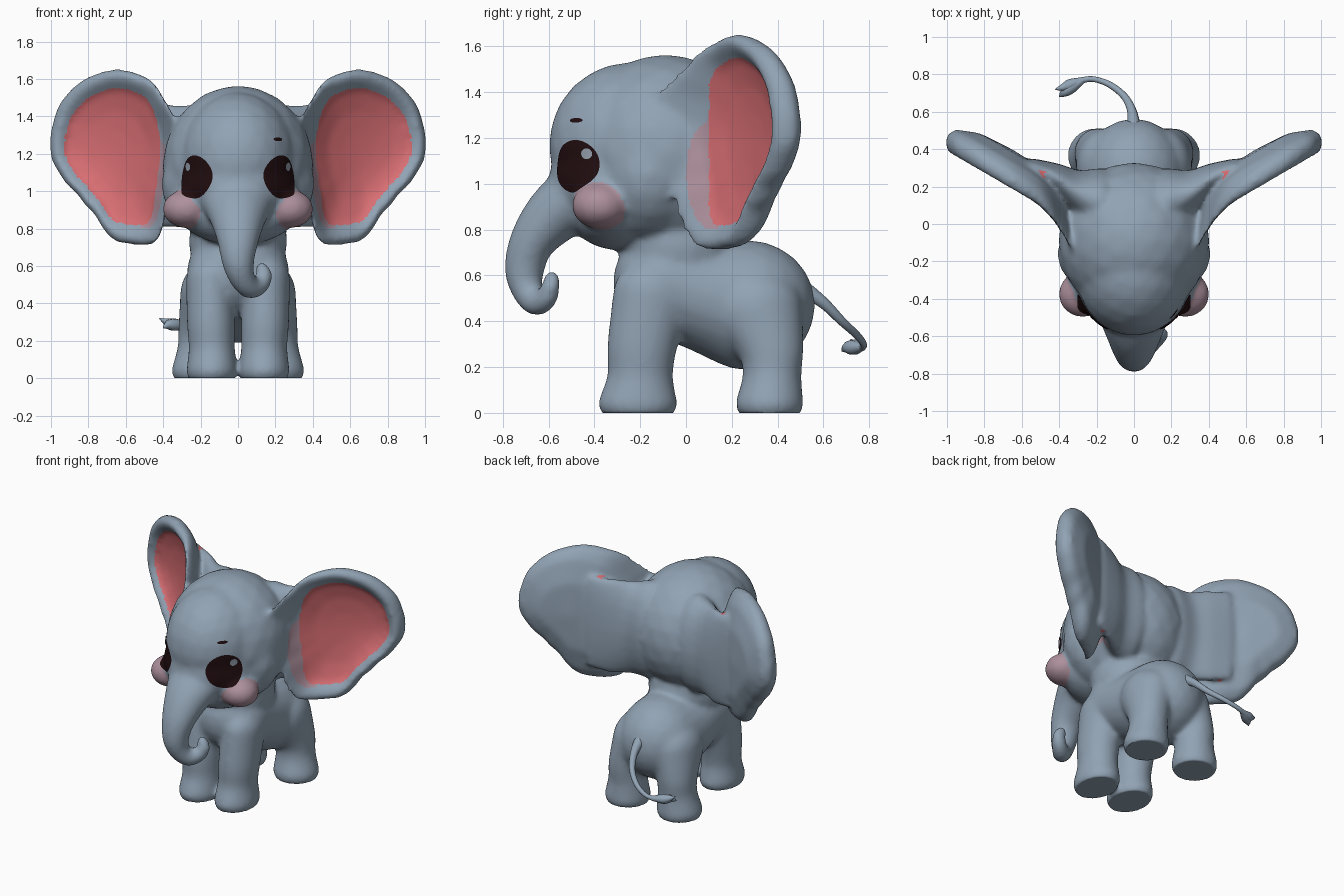
import bpy, bmesh, math
from mathutils import Vector, Matrix
from mathutils.bvhtree import BVHTree

cube = bpy.data.objects.get("Cube")
if cube:
    bpy.data.objects.remove(cube)


def material(name, rgb):
    mat = bpy.data.materials.new(name)
    mat.use_nodes = True
    mat.diffuse_color = (*rgb, 1)
    bsdf = mat.node_tree.nodes["Principled BSDF"]
    bsdf.inputs["Base Color"].default_value = (*rgb, 1)
    bsdf.inputs["Roughness"].default_value = 0.8
    return mat


GREY = material("blue grey skin", (0.285, 0.365, 0.455))
CORAL = material("coral inner ear", (0.68, 0.155, 0.17))
BLUSH = material("mauve blush", (0.42, 0.28, 0.335))
DARK = material("dark eye", (0.015, 0.004, 0.005))
GLINT = material("eye glint", (0.30, 0.35, 0.42))


def add_object(name, data, *mats):
    obj = bpy.data.objects.new(name, data)
    bpy.context.collection.objects.link(obj)
    for mat in mats:
        data.materials.append(mat)
    return obj


def spline(points, steps):
    """Smooth path through tuples of any length."""
    pts = [points[0], *points, points[-1]]
    out = []
    for a, b, c, d in zip(pts, pts[1:], pts[2:], pts[3:]):
        for k in range(steps):
            t = k / steps
            out.append([q + 0.5 * t * (r - p + t * (2*p - 5*q + 4*r - s + t * (3*(q - r) + s - p)))
                        for p, q, r, s in zip(a, b, c, d)])
    return out + [list(points[-1])]


def ball(bm, centre, radii):
    mat = Matrix.Translation(centre) @ Matrix.Diagonal((*radii, 1))
    bmesh.ops.create_icosphere(bm, subdivisions=3, radius=1, matrix=mat)


def limb(bm, points, side=1, steps=8):
    for x, y, z, rx, ry, rz in spline(points, steps):
        ball(bm, (side * x, y, z), (rx, ry, rz))


# Ear outline as radii at equal angles around its centre
EAR_X, EAR_Z = 0.645, 1.2
EAR_RADII = [0.36, 0.38, 0.415, 0.44, 0.455, 0.44, 0.38, 0.35,
             0.33, 0.33, 0.38, 0.525, 0.475, 0.34, 0.305, 0.325]


def ear_radius(angle):
    pos = (angle / math.tau % 1) * len(EAR_RADII)
    i, t = int(pos), pos % 1
    t = t * t * (3 - 2 * t) * 0.5 + t * 0.5
    n = len(EAR_RADII)
    return EAR_RADII[i % n] * (1 - t) + EAR_RADII[(i + 1) % n] * t


def ear(bm, side, segments=64):
    # (scale, depth) from the middle of the dish, over the rim, to the back
    profile = [(0.01, 0.1), (0.25, 0.095), (0.5, 0.08), (0.74, 0.045), (0.84, 0.0), (0.92, -0.02),
               (0.985, 0.0), (1.0, 0.035), (0.97, 0.08), (0.85, 0.13), (0.5, 0.185), (0.01, 0.2)]
    rings = []
    for scale, depth in profile:
        ring = []
        for k in range(segments):
            a = math.tau * k / segments
            r = ear_radius(a) * scale
            x, z = EAR_X + r * math.cos(a), EAR_Z + r * math.sin(a)
            # The inner margin of the rim sweeps forward along the head
            y = 0.17 + 0.58 * (x - 0.6) - 4 * max(0, 0.55 - x) ** 2 * scale ** 5
            ring.append(bm.verts.new((side * x, y + depth, z)))
        rings.append(ring)
    faces = [bm.faces.new(rings[0]), bm.faces.new(rings[-1][::-1])]
    for low, high in zip(rings, rings[1:]):
        for k in range(segments):
            j = (k + 1) % segments
            faces.append(bm.faces.new((low[j], low[k], high[k], high[j])))
    bmesh.ops.recalc_face_normals(bm, faces=faces)


# Rough volumes, fused into one skin afterwards
bm = bmesh.new()
ball(bm, (0, -0.09, 1.13), (0.405, 0.42, 0.435))     # skull
ball(bm, (0, -0.25, 1.165), (0.315, 0.35, 0.365))    # forehead
ball(bm, (0, -0.27, 1.02), (0.325, 0.33, 0.25))      # face
ball(bm, (0, -0.16, 1.04), (0.412, 0.27, 0.33))      # temples
ball(bm, (0, -0.3, 0.89), (0.32, 0.22, 0.18))        # jaw
ball(bm, (0, -0.03, 0.73), (0.265, 0.26, 0.25))      # neck
limb(bm, [(0, -0.08, 0.57, 0.275, 0.24, 0.24), (0, 0.1, 0.51, 0.275, 0.25, 0.25),
          (0, 0.27, 0.47, 0.275, 0.295, 0.285)])     # torso
limb(bm, [(0, -0.44, 0.97, 0.21, 0.15, 0.15), (0, -0.57, 0.87, 0.155, 0.13, 0.13),
          (0, -0.67, 0.75, 0.115, 0.1, 0.1), (0, -0.705, 0.63, 0.088, 0.088, 0.088),
          (0.02, -0.695, 0.54, 0.07, 0.07, 0.07), (0.065, -0.655, 0.483, 0.06, 0.06, 0.06),
          (0.12, -0.61, 0.50, 0.05, 0.05, 0.05), (0.143, -0.59, 0.55, 0.043, 0.043, 0.043),
          (0.128, -0.585, 0.585, 0.038, 0.038, 0.038)])          # trunk
CHEEK, CHEEK_R = Vector((0.275, -0.375, 0.905)), Vector((0.13, 0.125, 0.104))
for side in (1, -1):
    limb(bm, [(0.15, -0.15, 0.52, 0.13, 0.17, 0.15), (0.145, -0.19, 0.3, 0.13, 0.155, 0.12),
              (0.14, -0.2, 0.16, 0.125, 0.145, 0.1), (0.14, -0.21, 0.04, 0.138, 0.175, 0.1)], side)
    limb(bm, [(0.15, 0.31, 0.45, 0.16, 0.2, 0.18), (0.19, 0.37, 0.28, 0.13, 0.145, 0.12),
              (0.195, 0.375, 0.16, 0.13, 0.13, 0.1), (0.205, 0.365, 0.04, 0.152, 0.15, 0.1)], side)
    ball(bm, (side * CHEEK.x, CHEEK.y, CHEEK.z), CHEEK_R)
    limb(bm, [(0.18, 0.12, 1.13, 0.12, 0.18, 0.35), (0.3, 0.165, 1.13, 0.085, 0.125, 0.33),
              (0.42, 0.25, 1.14, 0.07, 0.075, 0.34), (0.54, 0.31, 1.16, 0.06, 0.04, 0.33)],
         side, 12)                                               # ear root
    ear(bm, side)
mesh = bpy.data.meshes.new("body")
bm.to_mesh(mesh)
bm.free()
body = add_object("body", mesh, GREY, CORAL, BLUSH)
fuse = body.modifiers.new("fuse", 'REMESH')
fuse.mode, fuse.voxel_size = 'VOXEL', 0.014
soften = body.modifiers.new("soften", 'SMOOTH')
soften.factor, soften.iterations = 0.5, 20
graph = bpy.context.evaluated_depsgraph_get()
skin = bpy.data.meshes.new_from_object(body.evaluated_get(graph))
body.modifiers.clear()

# Flat soles, then cheek and inner ear colours by position
bm = bmesh.new()
bm.from_mesh(skin)
for v in bm.verts:
    v.co.z = max(v.co.z, 0)
bm.normal_update()
for f in bm.faces:
    f.smooth = True
    f.material_index = 0
    c = f.calc_center_median()
    x = abs(c.x)
    d = Vector((x, c.y, c.z)) - CHEEK
    if x > 0.2 and sum((p / q) ** 2 for p, q in zip(d, CHEEK_R)) < 1.06:
        f.material_index = 2
    if c.y > 0 and f.normal.y < 0.3:
        dx, dz = x - EAR_X, c.z - EAR_Z
        inside = math.hypot(dx, dz) < 0.775 * ear_radius(math.atan2(dz, dx))
        beside = math.hypot(max(0, 0.12 - c.y) / 0.12, (c.z - 1.04) / 0.24) < 1
        if inside and c.y > 0.1:
            f.material_index = 1
        elif beside and x > 0.32 and c.y < 0.14:
            f.material_index = 2
tree = BVHTree.FromBMesh(bm)
bm.to_mesh(skin)
bm.free()
body.data = skin
skin.set_sharp_from_angle(angle=math.radians(55))


def decal(name, mat, side, u, v, ru, rv, lift, rings=6, segments=40):
    """Thin oval plate laid on the face; u runs outwards, v runs up."""
    n = Vector((side, -1, 0)).normalized()
    t = Vector((side, 1, 0)).normalized()
    base = Vector((side * 0.223, -0.475, 1.076))
    bm = bmesh.new()

    def place(s, a):
        p = base + t * (u + ru * s * math.cos(a)) + Vector((0, 0, v + rv * s * math.sin(a)))
        hit, normal = tree.ray_cast(p + n * 0.5, -n)[:2]
        return bm.verts.new(hit + normal * lift if hit else p)

    middle = place(0, 0)
    loops = [[place((i + 1) / rings, math.tau * k / segments) for k in range(segments)]
             for i in range(rings)]
    for k in range(segments):
        j = (k + 1) % segments
        bm.faces.new((middle, loops[0][k], loops[0][j]))
        for a, b in zip(loops, loops[1:]):
            bm.faces.new((a[k], b[k], b[j], a[j]))
    bm.normal_update()
    for f in bm.faces:
        f.smooth = True
        if f.normal.dot(n) < 0:
            f.normal_flip()
    mesh = bpy.data.meshes.new(name)
    bm.to_mesh(mesh)
    bm.free()
    add_object(name, mesh, mat)


# Eyes, glints and the single brow mark
for side, word in ((1, "left"), (-1, "right")):
    decal(word + "_eye", DARK, side, 0, 0, 0.122, 0.115, 0.004)
    decal(word + "_eye_glint", GLINT, side, 0.06, 0.055, 0.026, 0.024, 0.008, 2, 20)
decal("left_brow", DARK, 1, -0.01, 0.2, 0.036, 0.01, 0.004, 2, 16)


def strand(name, points):
    curve = bpy.data.curves.new(name, 'CURVE')
    curve.dimensions = '3D'
    curve.bevel_depth, curve.bevel_resolution, curve.use_fill_caps = 1, 3, True
    path = spline(points, 6)
    line = curve.splines.new('POLY')
    line.points.add(len(path) - 1)
    for p, (x, y, z, r) in zip(line.points, path):
        p.co, p.radius = (x, y, z, 1), r
    line.use_smooth = True
    add_object(name, curve, GREY)


# Tail with a forked tuft
strand("tail", [(0, 0.5, 0.55, 0.04), (-0.01, 0.6, 0.48, 0.026), (-0.05, 0.68, 0.4, 0.02),
                (-0.13, 0.745, 0.34, 0.017), (-0.22, 0.775, 0.30, 0.015), (-0.29, 0.765, 0.285, 0.018)])
strand("tail_tuft_lower", [(-0.27, 0.77, 0.287, 0.015), (-0.33, 0.735, 0.285, 0.032),
                           (-0.37, 0.705, 0.285, 0.026), (-0.4, 0.68, 0.27, 0.003)])
strand("tail_tuft_upper", [(-0.28, 0.77, 0.287, 0.015), (-0.34, 0.745, 0.29, 0.03),
                           (-0.38, 0.73, 0.3, 0.02), (-0.42, 0.72, 0.32, 0.003)])
